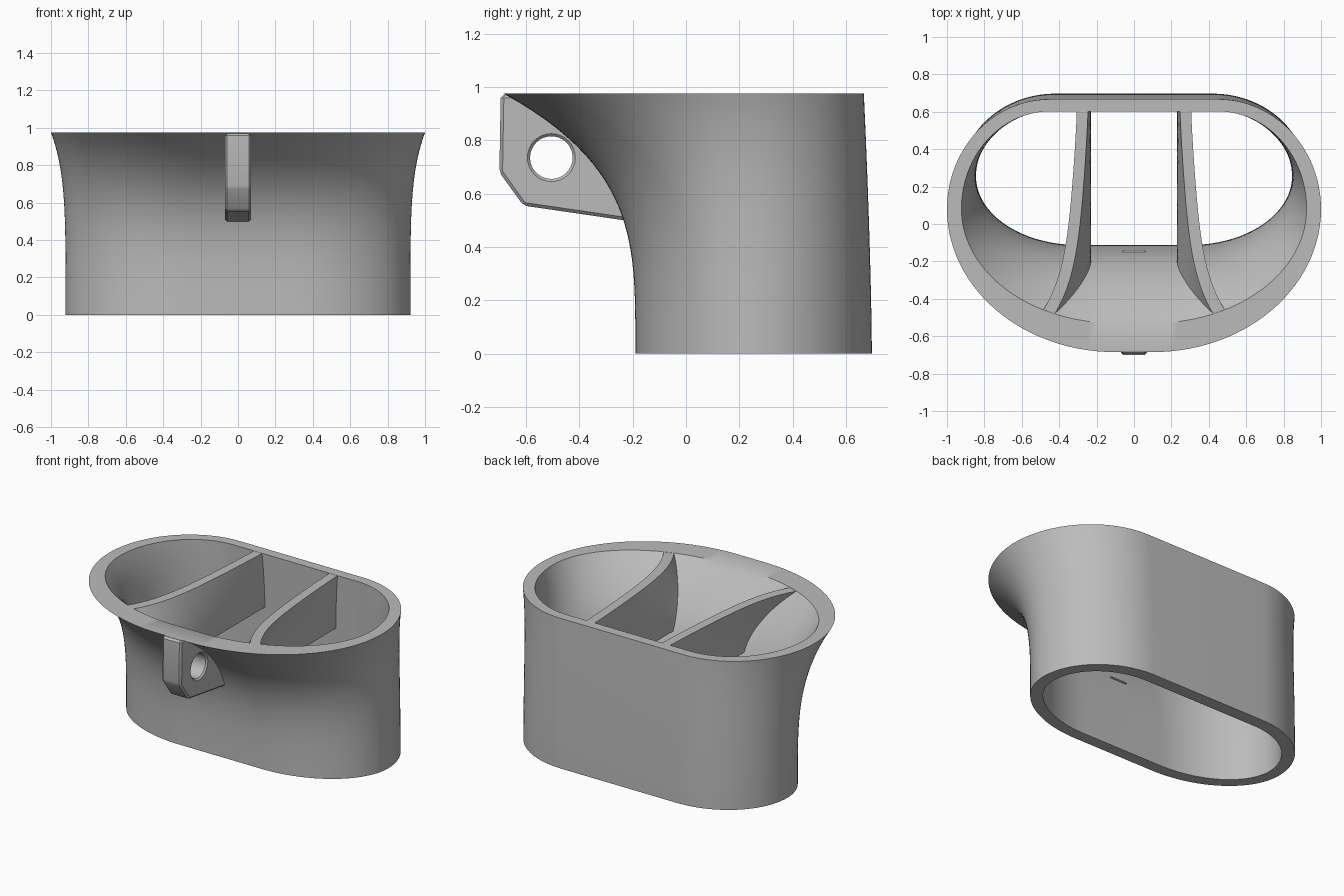
import bpy, bmesh, math

cube = bpy.data.objects.get("Cube")
if cube:
    bpy.data.objects.remove(cube, do_unlink=True)

HEIGHT = 0.975
grey = bpy.data.materials.new("plain grey")
grey.use_nodes = True
colour = (0.5, 0.5, 0.5, 1)
grey.diffuse_color = colour
grey.node_tree.nodes["Principled BSDF"].inputs["Base Color"].default_value = colour


def mix(a, b, t):
    return a + (b - a) * t


def make_object(name, verts, faces, smooth=True):
    mesh = bpy.data.meshes.new(name)
    mesh.from_pydata(verts, [], faces)
    bm = bmesh.new()
    bm.from_mesh(mesh)
    bmesh.ops.recalc_face_normals(bm, faces=bm.faces)
    bm.to_mesh(mesh)
    bm.free()
    mesh.materials.append(grey)
    obj = bpy.data.objects.new(name, mesh)
    bpy.context.collection.objects.link(obj)
    bpy.ops.object.select_all(action="DESELECT")
    obj.select_set(True)
    bpy.context.view_layer.objects.active = obj
    if smooth:
        bpy.ops.object.shade_smooth_by_angle(angle=math.radians(35))
    return obj


def ring_faces(rings, n, closed=False):
    count = rings if closed else rings - 1
    return [(r * n + i, r * n + (i + 1) % n,
             (r + 1) % rings * n + (i + 1) % n, (r + 1) % rings * n + i)
            for r in range(count) for i in range(n)]


# Duct cross-section: depth 0 is the outer skin, depth 1 the inner skin
def flare(z):
    return (z / HEIGHT) ** 3.6


def section(z, depth):
    t = flare(z)
    front = -0.19 - 0.495 * t + depth * mix(0.078, 0.155, t)
    back = 0.697 - 0.03 * (z / HEIGHT) ** 1.5 - depth * mix(0.085, 0.065, z / HEIGHT)
    half_width = 0.922 + 0.078 * t ** 1.3 - depth * 0.077
    middle = mix(0.255, 0.08, t)
    return front, back, half_width, middle, mix(0.30, 0.10, t), mix(0.42, 0.45, t)


def outline(z, depth, steps=28):
    front, back, w, mid, flat_front, flat_back = section(z, depth)
    angles = [math.pi / 2 * i / steps for i in range(steps + 1)]

    def quarter(side, flat, end, order):
        return [(side * (flat + (w - flat) * math.cos(a)),
                 mid + (end - mid) * math.sin(a), z) for a in order]

    return (quarter(1, flat_back, back, angles)
            + quarter(-1, flat_back, back, angles[:0:-1])
            + quarter(-1, flat_front, front, angles)
            + quarter(1, flat_front, front, angles[:0:-1]))


levels = [HEIGHT * i / 30 for i in range(31)]
rings = [outline(z, 0) for z in levels] + [outline(z, 1) for z in reversed(levels)]
make_object("duct_shell", [p for r in rings for p in r],
            ring_faces(len(rings), len(rings[0]), closed=True))


# Flared dividers, ending inside the wall
def front_wall(x, z):
    front, back, w, mid, flat, _ = section(z, 0.5)
    u = max(0, (x - flat) / (w - flat))
    return mid + (front - mid) * math.sqrt(1 - u * u)


def divider_edge(z, s, offset, steps):
    def x_at(v):
        return 0.23 + offset + s * s * (0.015 + 0.09 * v ** 1.3 + 0.13 * v ** 6)
    end = front_wall(x_at(1), z)
    return [(x_at(i / steps), mix(0.635, end, i / steps), z) for i in range(steps + 1)]


def divider(name, side, bottom=0.62, steps=24, rows=14):
    verts = []
    for r in range(rows + 1):
        s = r / rows
        z = mix(bottom, HEIGHT - 0.001, s)
        loop = divider_edge(z, s, 0, steps) + divider_edge(z, s, 0.06, steps)[::-1]
        verts += [(side * x, y, h) for x, y, h in loop]
    n = 2 * (steps + 1)
    faces = ring_faces(rows + 1, n)
    for base in (0, rows * n):
        faces += [(base + i, base + i + 1, base + n - 2 - i, base + n - 1 - i)
                  for i in range(steps)]
    make_object(name, verts, faces)


divider("left_divider", 1)
divider("right_divider", -1)

# Mounting lug: side profile in y and z, its rear buried in the front wall
profile = [(-0.6, 0.97), (-0.695, 0.97), (-0.7, 0.68), (-0.61, 0.555), (-0.13, 0.485)]
profile += [(section(z, 0.5)[0], z) for z in (0.55, 0.65, 0.75, 0.85, 0.92)]
n = len(profile)
lug = make_object("mounting_lug", [(x, y, z) for x in (-0.07, 0.07) for y, z in profile],
                  ring_faces(2, n) + [tuple(range(n)), tuple(range(n, 2 * n))], smooth=False)
bevel = lug.modifiers.new("edge chamfer", "BEVEL")
bevel.width = 0.012
bevel.segments = 1
bevel.limit_method = "ANGLE"
bpy.ops.object.modifier_apply(modifier=bevel.name)

# Cross hole with countersunk mouths
sides = 32
hole_steps = [(-0.09, 0.11), (-0.06, 0.08), (0.06, 0.08), (0.09, 0.11)]
hole_verts = [(x, -0.505 + r * math.cos(math.tau * i / sides),
               0.735 + r * math.sin(math.tau * i / sides))
              for x, r in hole_steps for i in range(sides)]
caps = [tuple(range(sides)), tuple(range(3 * sides, 4 * sides))]
cutter = make_object("hole_cutter", hole_verts, ring_faces(4, sides) + caps, smooth=False)
cutter.hide_render = True

bpy.context.view_layer.objects.active = lug
cut = lug.modifiers.new("hole", "BOOLEAN")
cut.operation = "DIFFERENCE"
cut.solver = "EXACT"
cut.object = cutter
bpy.ops.object.modifier_apply(modifier=cut.name)
bpy.data.objects.remove(cutter, do_unlink=True)
lug.select_set(True)
bpy.ops.object.shade_smooth_by_angle(angle=math.radians(20))
